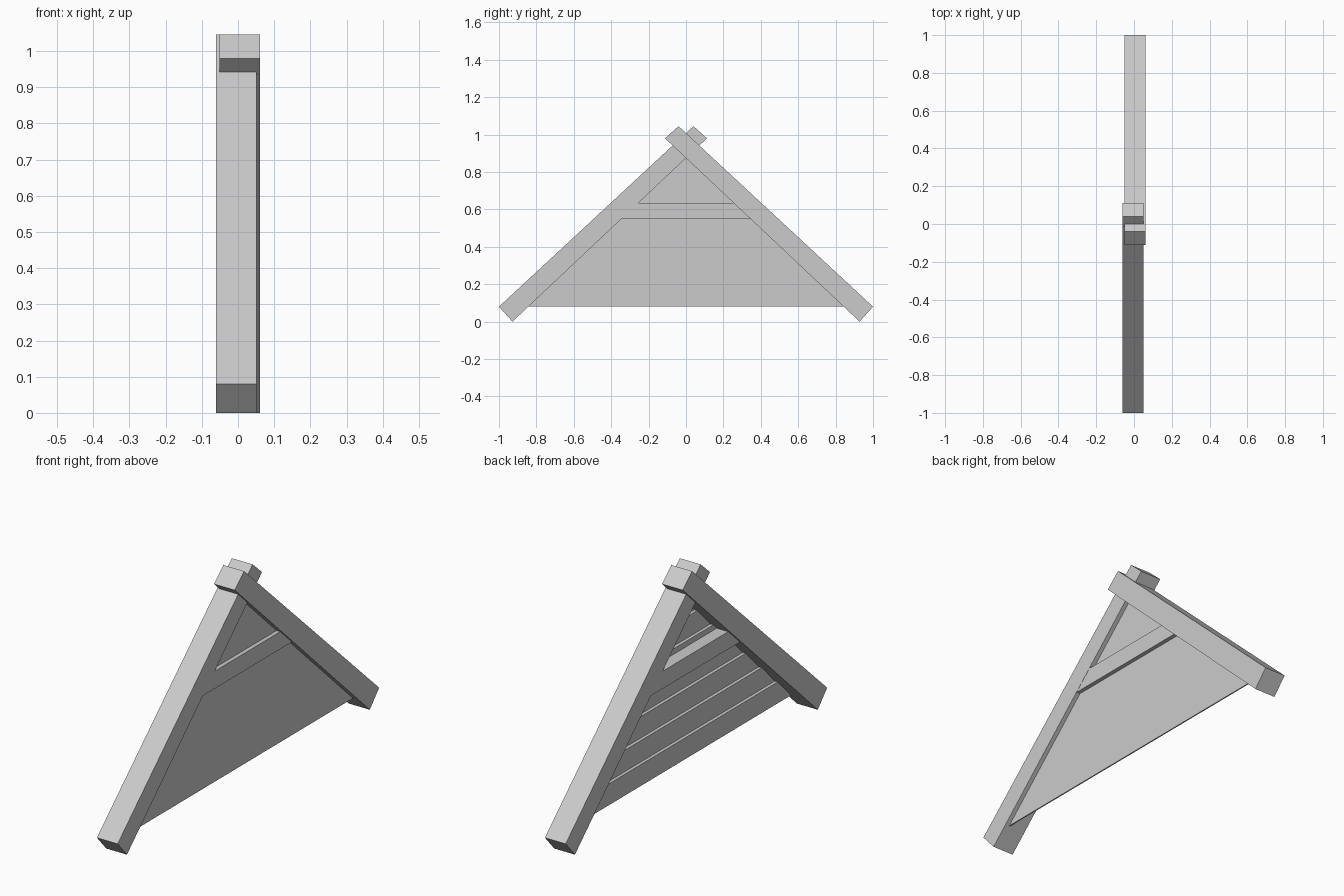
import bpy, bmesh

if "Cube" in bpy.data.objects:
    bpy.data.objects.remove(bpy.data.objects["Cube"])

SLOPE = 0.928          # roof pitch (z per y)
INNER_APEX = 0.863     # where the rafters' undersides meet


def make_object(name, bm):
    bmesh.ops.recalc_face_normals(bm, faces=bm.faces)
    mesh = bpy.data.meshes.new(name)
    bm.to_mesh(mesh)
    bm.free()
    ob = bpy.data.objects.new(name, mesh)
    bpy.context.collection.objects.link(ob)
    return ob


def prism(name, ring_a, ring_b):
    """Join two matching rings of points into a closed solid."""
    bm = bmesh.new()
    a = [bm.verts.new(p) for p in ring_a]
    b = [bm.verts.new(p) for p in ring_b]
    bm.faces.new(a)
    bm.faces.new(b[::-1])
    n = len(a)
    for i in range(n):
        j = (i + 1) % n
        bm.faces.new((a[i], b[i], b[j], a[j]))
    return make_object(name, bm)


def cross_piece(name, profile):
    """Extrude an x-z profile along y, ends cut to the roof pitch inside the rafters."""
    def half(z):
        return max((INNER_APEX + 0.035 - z) / SLOPE, 0.003)
    prism(name, [(x, -half(z), z) for x, z in profile],
          [(x, half(z), z) for x, z in profile])


# Crossed rafters, slightly offset from each other in depth
outline = [(0.928, 0.0), (1.0, 0.08), (-0.04, 1.045), (-0.112, 0.98)]
for name, side, x0, x1 in (("right_rafter", 1, -0.051, 0.061),
                           ("left_rafter", -1, -0.061, 0.051)):
    prism(name, [(x0, side * y, z) for y, z in outline],
          [(x1, side * y, z) for y, z in outline])

# Tapered siding boards: flush outside, stepped inside
BOTTOM, PITCH = 0.08, 0.117
for i in range(7):
    z0 = BOTTOM + i * PITCH
    z1 = min(z0 + PITCH, 0.895)
    cross_piece(f"siding_board_{i + 1}",
                [(0.03, z0), (0.03, z1), (0.008, z1), (0.024, z0)])

# Collar beam
cross_piece("collar_beam", [(0.05, 0.55), (0.05, 0.635), (-0.05, 0.635), (-0.05, 0.55)])
